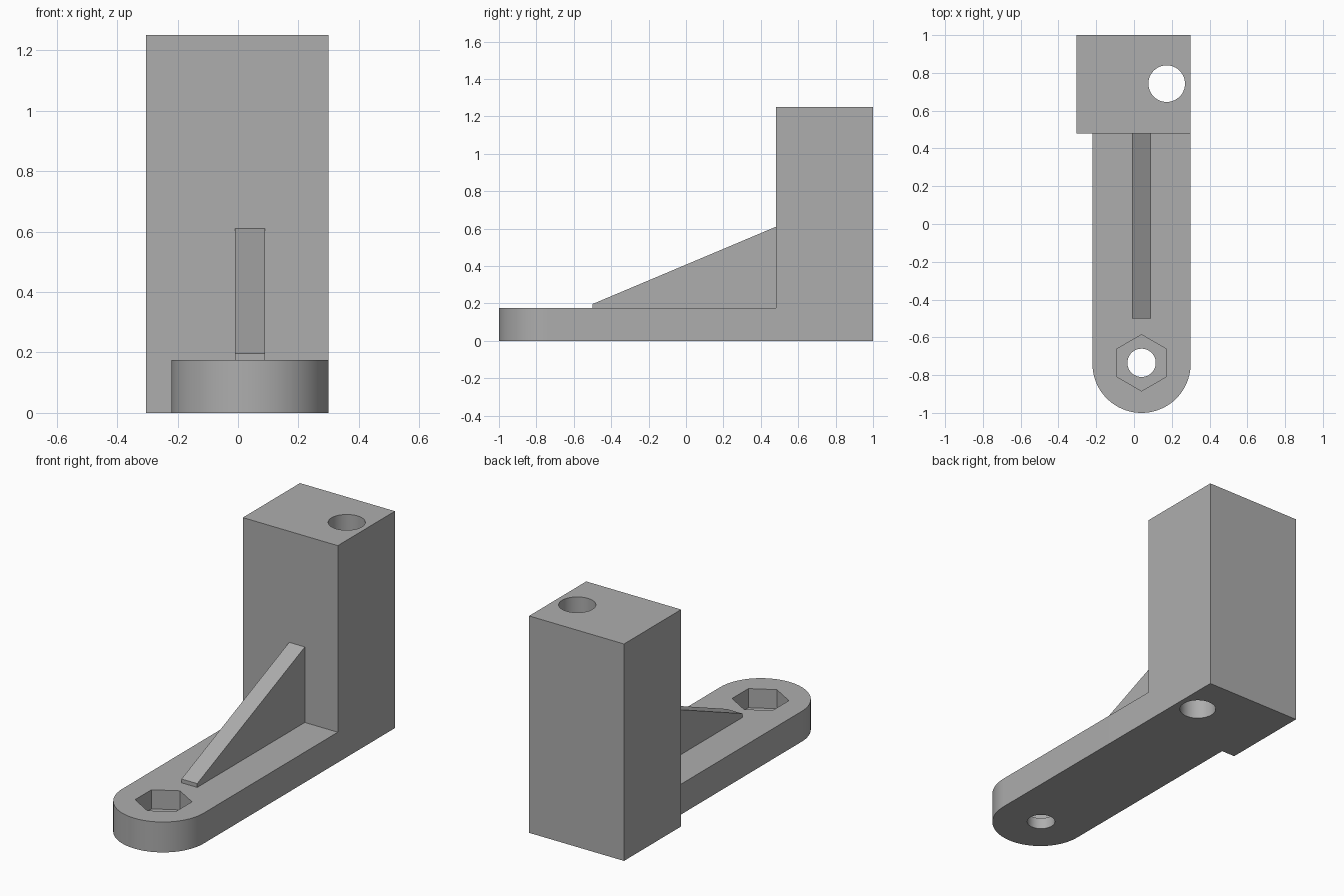
import bpy, bmesh
from math import pi, sin, cos, radians
from mathutils import Vector

cube = bpy.data.objects.get("Cube")
if cube:
    bpy.data.objects.remove(cube, do_unlink=True)

# Single plain grey
grey = bpy.data.materials.new("plain grey")
grey.use_nodes = True
COLOUR = (0.42, 0.42, 0.42, 1)
grey.diffuse_color = COLOUR
grey.node_tree.nodes["Principled BSDF"].inputs["Base Color"].default_value = COLOUR


def prism(name, outline, direction):
    """Solid made by pushing a closed 3D outline along a direction."""
    bm = bmesh.new()
    face = bm.faces.new([bm.verts.new(p) for p in outline])
    result = bmesh.ops.extrude_face_region(bm, geom=[face])
    moved = [v for v in result["geom"] if isinstance(v, bmesh.types.BMVert)]
    bmesh.ops.translate(bm, verts=moved, vec=Vector(direction))
    bmesh.ops.recalc_face_normals(bm, faces=bm.faces)
    mesh = bpy.data.meshes.new(name)
    bm.to_mesh(mesh)
    bm.free()
    mesh.materials.append(grey)
    obj = bpy.data.objects.new(name, mesh)
    bpy.context.collection.objects.link(obj)
    return obj


def ring(x, y, z, radius, sides):
    """Regular polygon with a corner pointing along y."""
    return [(x + radius * sin(2 * pi * i / sides),
             y + radius * cos(2 * pi * i / sides), z) for i in range(sides)]


def combine(target, other, operation):
    """Boolean the other solid into the target, then remove it."""
    mod = target.modifiers.new(operation.lower(), 'BOOLEAN')
    mod.operation = operation
    mod.solver = 'EXACT'
    mod.object = other
    bpy.context.view_layer.objects.active = target
    bpy.ops.object.modifier_apply(modifier=mod.name)
    bpy.data.objects.remove(other, do_unlink=True)


LEFT, RIGHT, FRONT, BACK = 0.3, -0.305, 0.48, 1.0
ARM_X, ARM_Y, ARM_R, ARM_TOP = 0.04, -0.74, 0.26, 0.175

# Upright block
bracket = prism("bracket", [(RIGHT, FRONT, 0), (LEFT, FRONT, 0),
                            (LEFT, BACK, 0), (RIGHT, BACK, 0)], (0, 0, 1.25))

# Flat arm with a rounded front end
steps = 40
arc = [(ARM_X - ARM_R * cos(pi * i / steps),
        ARM_Y - ARM_R * sin(pi * i / steps), 0) for i in range(1, steps)]
arm = prism("arm", [(ARM_X - ARM_R, FRONT, 0), (ARM_X - ARM_R, ARM_Y, 0)] + arc
            + [(LEFT, ARM_Y, 0), (LEFT, FRONT, 0)], (0, 0, ARM_TOP))
combine(bracket, arm, 'UNION')

# Sloping rib between arm and block
rib = prism("rib", [(-0.01, -0.5, ARM_TOP), (-0.01, FRONT, ARM_TOP),
                    (-0.01, FRONT, 0.61), (-0.01, -0.5, 0.197)], (0.1, 0, 0))
combine(bracket, rib, 'UNION')

# Long bore through the block, bolt hole and nut pocket in the arm
for name, outline, depth in (
        ("bore", ring(0.173, 0.743, -0.1, 0.097, 48), 1.5),
        ("bolt_hole", ring(ARM_X, -0.735, -0.1, 0.075, 48), 0.4),
        ("nut_pocket", ring(ARM_X, -0.735, 0.065, 0.149, 6), 0.2)):
    combine(bracket, prism(name, outline, (0, 0, depth)), 'DIFFERENCE')

# Smooth the round walls, keep the edges crisp
bpy.ops.object.select_all(action='DESELECT')
bracket.select_set(True)
bpy.context.view_layer.objects.active = bracket
bpy.ops.object.shade_smooth_by_angle(angle=radians(20))
